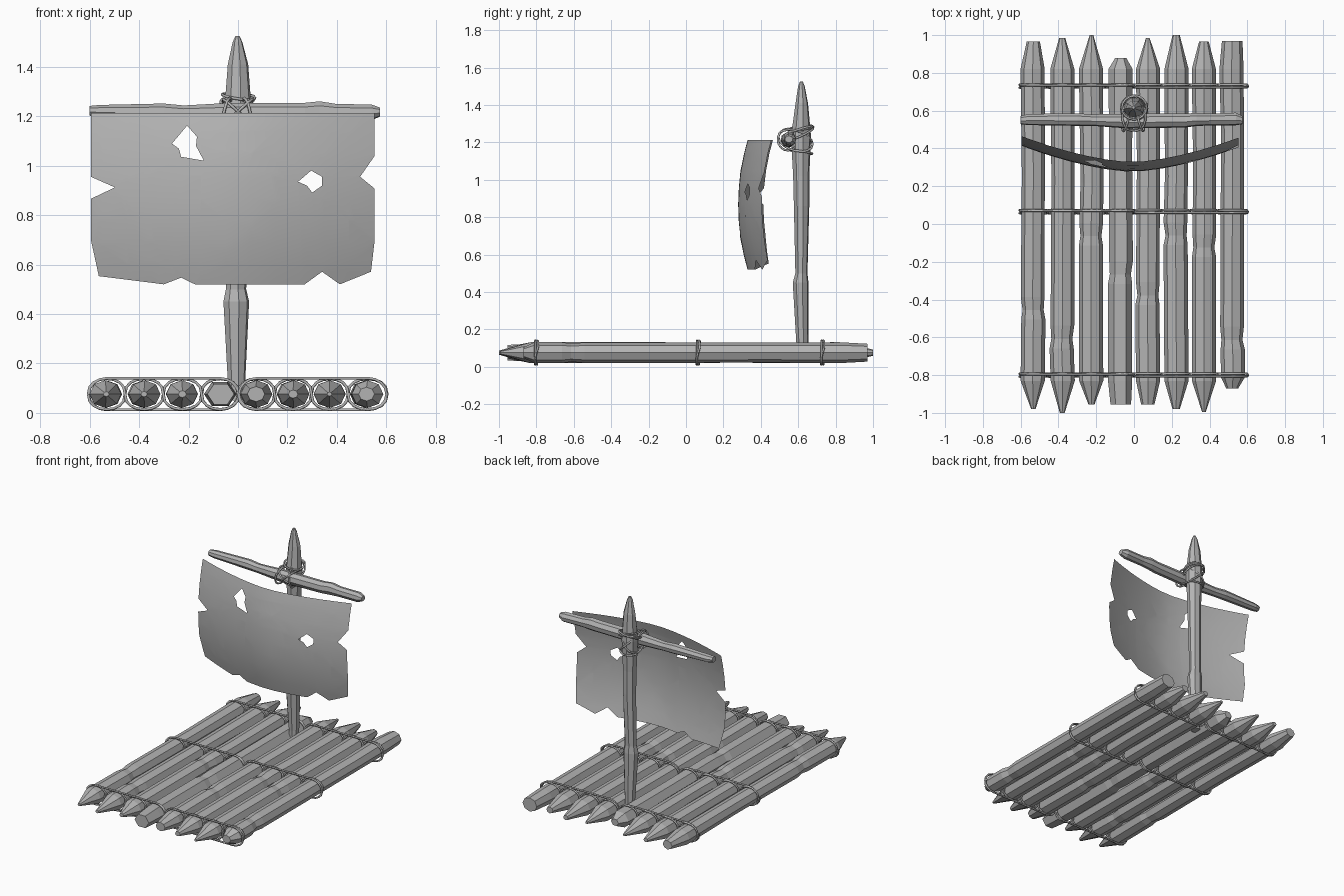
import bpy, bmesh, math, random
from mathutils import Vector

if "Cube" in bpy.data.objects:
    bpy.data.objects.remove(bpy.data.objects["Cube"])

random.seed(7)
grey = bpy.data.materials.new("weathered grey")
grey.diffuse_color = (0.45, 0.45, 0.45, 1)
grey.use_nodes = True
grey.node_tree.nodes["Principled BSDF"].inputs["Base Color"].default_value = grey.diffuse_color


def finish(name, bm):
    me = bpy.data.meshes.new(name)
    bm.to_mesh(me)
    bm.free()
    me.materials.append(grey)
    ob = bpy.data.objects.new(name, me)
    bpy.context.collection.objects.link(ob)
    return ob


def loft(name, rings, place, n=8, rot=0.0):
    """Faceted timber: rings are (t, cu, cv, ru, rv) along the axis t."""
    bm = bmesh.new()
    loops = []
    for t, cu, cv, ru, rv in rings:
        loops.append([bm.verts.new(place(
            t, cu + ru * math.cos(rot + 2 * math.pi * i / n),
            cv + rv * math.sin(rot + 2 * math.pi * i / n))) for i in range(n)])
    for a, b in zip(loops, loops[1:]):
        for i in range(n):
            j = (i + 1) % n
            bm.faces.new((a[i], a[j], b[j], b[i]))
    bm.faces.new(loops[0])
    bm.faces.new(loops[-1])
    bmesh.ops.recalc_face_normals(bm, faces=bm.faces)
    return finish(name, bm)


def rope(name, paths, radius=0.006):
    """Rope strands: paths are (points, closed)."""
    cu = bpy.data.curves.new(name, 'CURVE')
    cu.dimensions = '3D'
    cu.bevel_depth = radius
    cu.bevel_resolution = 1
    for pts, closed in paths:
        sp = cu.splines.new('POLY')
        sp.points.add(len(pts) - 1)
        for p, co in zip(sp.points, pts):
            p.co = (*co, 1)
        sp.use_cyclic_u = closed
    cu.materials.append(grey)
    ob = bpy.data.objects.new(name, cu)
    bpy.context.collection.objects.link(ob)
    return ob


def ring(centre, a, b, n=16):
    """Closed elliptical loop spanned by the half-axis vectors a and b."""
    c, a, b = Vector(centre), Vector(a), Vector(b)
    return [c + a * math.cos(2 * math.pi * i / n) + b * math.sin(2 * math.pi * i / n)
            for i in range(n)], True


# Deck logs: x, front y, front tip scale, back y, back tip scale
LOGS = [(-0.533, -0.98, .18, 0.965, .55), (-0.38, -1.0, .2, 0.985, .25),
        (-0.225, -0.955, .25, 1.0, .15), (-0.07, -0.955, .85, 0.88, .45),
        (0.073, -0.955, .55, 0.985, .15), (0.223, -0.98, .3, 1.0, .3),
        (0.37, -0.995, .15, 0.965, .4), (0.52, -0.87, .5, 0.97, .85)]
for k, (x, y0, s0, y1, s1) in enumerate(LOGS):
    rx, rz = 0.064, 0.056
    notch = random.uniform(-0.65, -0.05)
    mid = random.uniform(0.2, 0.6)
    profile = [(y0, s0), (max(y0 + 0.06, -0.83), 1.0), (notch - 0.05, 1.0),
               (notch, 0.87), (notch + 0.07, 0.98), (mid, 0.95), (0.82, 1.0), (y1, s1)]
    rings = []
    for i, (y, s) in enumerate(profile):
        w = 0.004 if 0 < i < 7 else 0.0
        rings.append((y, x + random.uniform(-w, w), 0.076, rx * s, rz * s))
    n = 6 if k == 3 else 8
    loft(f"deck_log_{k + 1}", rings, lambda t, u, v: (u, t, v), n)

# Deck lashings: two woven strands plus a loop around each half of the deck
GAPS = [-0.606, -0.457, -0.302, -0.147, 0.002, 0.148, 0.297, 0.445, 0.603]
for k, y in enumerate((-0.8, 0.065, 0.73)):
    paths = []
    for side in (1, -1):
        pts = []
        for i, (a, b) in enumerate(zip(GAPS, GAPS[1:])):
            s = side * (-1) ** i
            for j in range(8):
                t = math.pi * j / 8
                pts.append(((a + b) / 2 - (b - a) / 2 * math.cos(t), y + 0.008 * s,
                            0.076 + s * 0.062 * math.sin(t) ** 0.8))
        pts.append((GAPS[-1], y, 0.076))
        paths.append((pts, False))
    for a, b, dy in ((GAPS[0], GAPS[4], 0.004), (GAPS[4], GAPS[8], -0.006)):
        loop = []
        for cx, start in ((b - 0.075, -90), (a + 0.075, 90)):
            for j in range(9):
                t = math.radians(start + 22.5 * j)
                loop.append((cx + 0.073 * math.cos(t), y + dy, 0.076 + 0.064 * math.sin(t)))
        paths.append((loop, True))
    rope(f"deck_rope_{k + 1}", paths)

# Mast: z, centre x, centre y, half-width x, half-width y
loft("mast", [(0.05, -0.006, 0.622, .034, .033), (0.13, -0.006, 0.622, .036, .033),
              (0.45, -0.007, 0.613, .053, .043), (0.5, -0.008, 0.617, .042, .033),
              (0.86, 0.0, 0.618, .045, .042), (1.02, 0.0, 0.616, .047, .044),
              (1.23, 0.0, 0.615, .056, .055), (1.41, 0.0, 0.619, .042, .034),
              (1.5, -0.002, 0.617, .02, .018), (1.525, -0.002, 0.617, .008, .008)],
     lambda t, u, v: (u, v, t), 8, 0.2)

# Yard spar: x, centre y, centre z, half-width y, half-width z
loft("yard", [(-0.6, 0.55, 1.222, .022, .02), (-0.56, 0.553, 1.22, .03, .026),
              (-0.3, 0.553, 1.218, .034, .034), (-0.22, 0.55, 1.213, .031, .031),
              (-0.03, 0.545, 1.213, .04, .042), (0.27, 0.548, 1.215, .038, .04),
              (0.33, 0.553, 1.219, .035, .042), (0.4, 0.553, 1.216, .032, .034),
              (0.54, 0.556, 1.215, .034, .033), (0.575, 0.55, 1.217, .022, .018)],
     lambda t, u, v: (t, u, v), 8, 0.2)

# Lashing that ties the yard to the mast
rope("yard_lashing", [
    ring((0, 0.615, 1.262), (.068, 0, .012), (0, .066, .02)),
    ring((0, 0.615, 1.278), (.064, 0, -.01), (0, .062, .008)),
    ring((0, 0.612, 1.245), (.07, 0, -.012), (0, .068, .03)),
    ring((0, 0.615, 1.15), (.06, 0, .004), (0, .06, -.01)),
    ring((-0.045, 0.545, 1.215), (.012, .054, 0), (.012, 0, .058)),
    ring((0.035, 0.545, 1.215), (-.014, .054, 0), (-.01, 0, .058)),
    ring((0, 0.585, 1.21), (.06, 0, .055), (-.012, .092, -.02)),
    ring((0, 0.585, 1.21), (.06, 0, -.055), (.012, .092, -.02))])

# Torn sail: outline with notches and two holes in (x, z), then bellied forwards
OUTLINE = [(-.595, 1.213), (-.595, .955), (-.498, .912), (-.595, .866), (-.595, .7),
           (-.563, .553), (-.3, .52), (-.23, .547), (-.174, .52), (.27, .52),
           (.34, .571), (.412, .52), (.538, .571), (.553, .7), (.553, .907),
           (.494, .955), (.553, 1.04), (.553, 1.213)]
HOLE_A = [(-.206, 1.162), (-.166, 1.117), (-.17, 1.08), (-.138, 1.02),
          (-.23, 1.036), (-.239, 1.069), (-.267, 1.089)]
HOLE_B = [(.296, .98), (.34, .955), (.34, .919), (.3, .891), (.279, .919), (.243, .935)]
bm = bmesh.new()
edges = []
for loop in (OUTLINE, HOLE_A, HOLE_B):
    vs = [bm.verts.new((x, 0, z)) for x, z in loop]
    edges += [bm.edges.new((vs[i - 1], vs[i])) for i in range(len(vs))]
bmesh.ops.triangle_fill(bm, edges=edges, use_beauty=True, normal=(0, -1, 0))
cuts = [((-.55 + .1 * i, 0, 0), (1, 0, 0)) for i in range(12)]
cuts += [((0, 0, .6 + .09 * i), (0, 0, 1)) for i in range(7)]
for co, no in cuts:
    bmesh.ops.bisect_plane(bm, geom=bm.verts[:] + bm.edges[:] + bm.faces[:],
                           plane_co=co, plane_no=no)
for v in bm.verts:
    v.co.y = (0.277 + 0.135 * (abs(v.co.x + 0.01) / 0.58) ** 1.6
              + 0.05 * ((v.co.z - 0.865) / 0.345) ** 2)
for f in bm.faces:
    f.normal_update()
    if f.normal.y > 0:
        f.normal_flip()
    f.smooth = True
finish("sail", bm)
